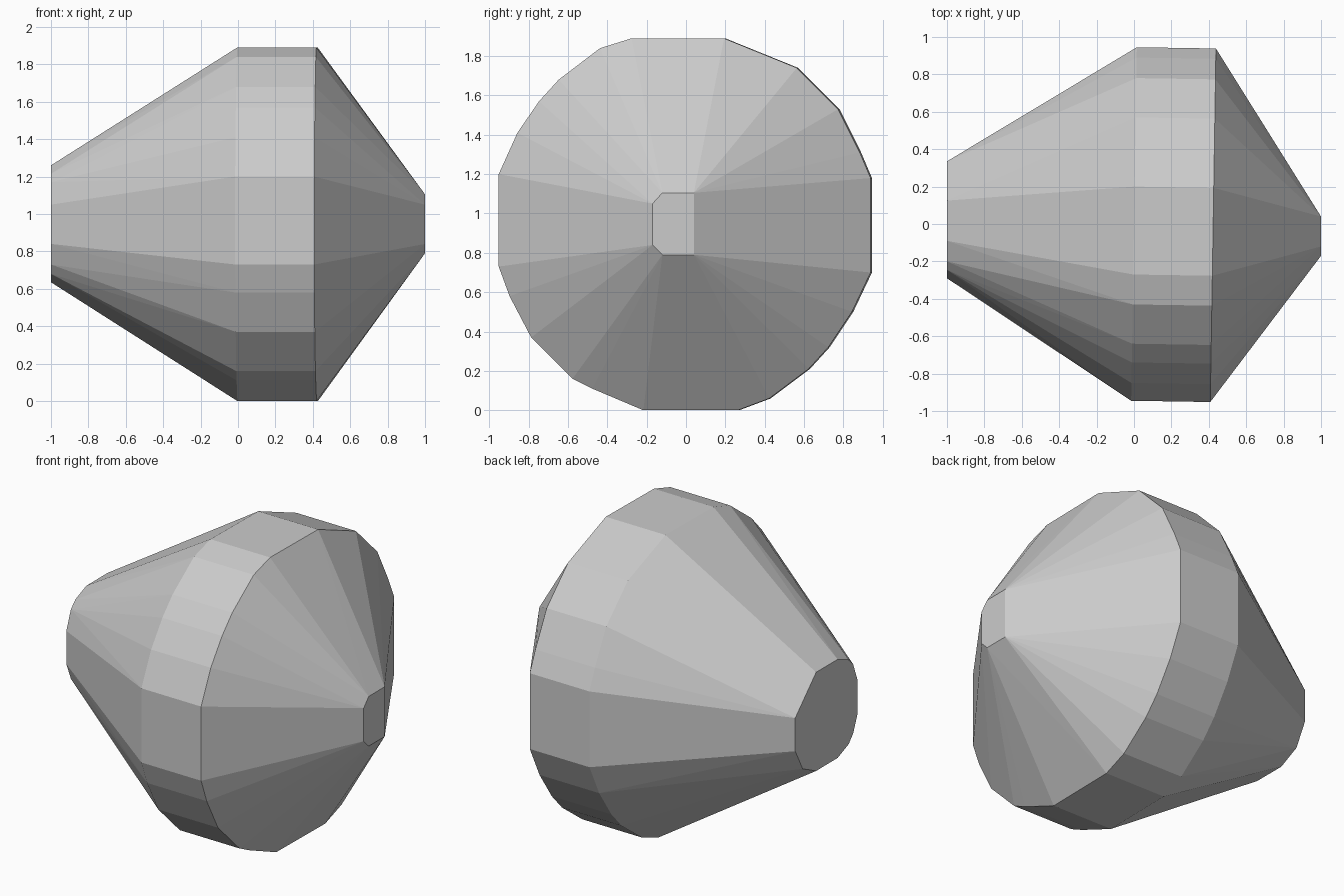
import bpy, bmesh

if "Cube" in bpy.data.objects:
    bpy.data.objects.remove(bpy.data.objects["Cube"])

# Widest outline (y, z), clockwise from the top left
RIM = [(-.27, 1.89), (.20, 1.89), (.57, 1.74), (.78, 1.53), (.89, 1.31), (.945, 1.18),
       (.945, .70), (.85, .50), (.73, .32), (.63, .21), (.43, .06), (.27, 0), (-.21, 0),
       (-.47, .11), (-.57, .16), (-.78, .37), (-.89, .58), (-.945, .73), (-.945, 1.2),
       (-.85, 1.41), (-.74, 1.57), (-.64, 1.68), (-.43, 1.84)]
# Flat left end
BACK = [(-.09, 1.26), (.125, 1.26), (.335, 1.05), (.335, .84), (.26, .70), (.125, .635),
        (-.09, .635), (-.20, .68), (-.245, .73), (-.29, .84), (-.29, 1.05), (-.245, 1.17),
        (-.20, 1.215)]
# Small flat right end
TIP = [(-.12, 1.105), (.04, 1.105), (.04, .79), (-.12, .79), (-.17, .84), (-.17, 1.05)]
TILT = .016  # the rim band is turned slightly about z


def section(bm, outline, x, tilt=0):
    for y, z in outline:
        bm.verts.new((x + tilt * y, y - tilt * x, z))


bm = bmesh.new()
section(bm, BACK, -1)
section(bm, RIM, 0, TILT)
section(bm, RIM, .423, TILT)
section(bm, TIP, 1)

# Skin the sections with one faceted convex shell
res = bmesh.ops.convex_hull(bm, input=bm.verts[:])
loose = [v for v in bm.verts if not v.link_faces]
bmesh.ops.delete(bm, geom=loose, context='VERTS')
bmesh.ops.dissolve_limit(bm, angle_limit=.012, verts=bm.verts[:], edges=bm.edges[:])
bmesh.ops.recalc_face_normals(bm, faces=bm.faces[:])

mesh = bpy.data.meshes.new("faceted_stone")
bm.to_mesh(mesh)
bm.free()
stone = bpy.data.objects.new("faceted_stone", mesh)
bpy.context.collection.objects.link(stone)

grey = bpy.data.materials.new("stone grey")
grey.diffuse_color = (.6, .6, .6, 1)
grey.use_nodes = True
grey.node_tree.nodes["Principled BSDF"].inputs["Base Color"].default_value = grey.diffuse_color
mesh.materials.append(grey)
